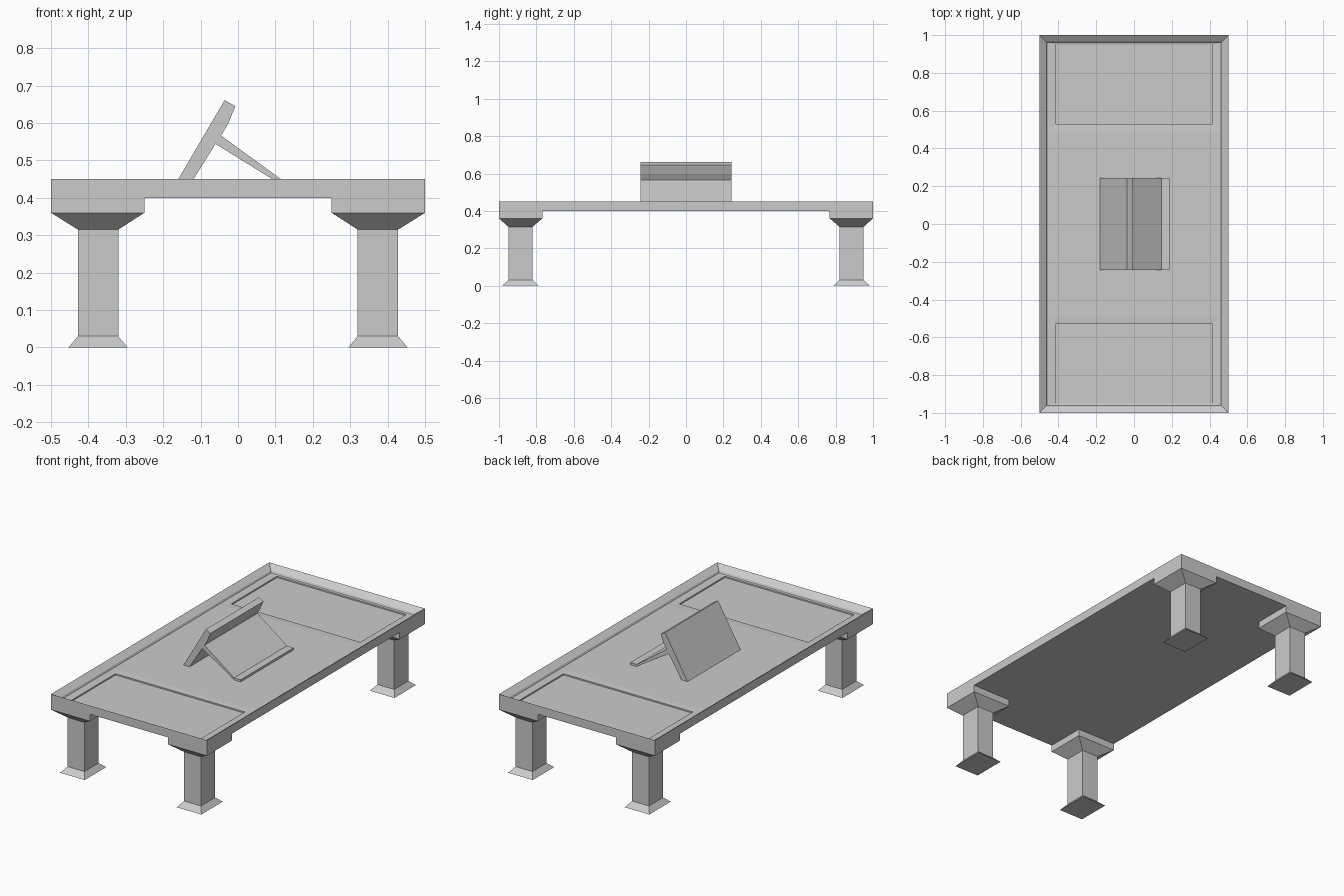
import bpy, bmesh

if "Cube" in bpy.data.objects:
    bpy.data.objects.remove(bpy.data.objects["Cube"])


def finish(name, bm):
    bmesh.ops.remove_doubles(bm, verts=bm.verts, dist=1e-5)
    bmesh.ops.recalc_face_normals(bm, faces=bm.faces)
    mesh = bpy.data.meshes.new(name)
    bm.to_mesh(mesh)
    bm.free()
    obj = bpy.data.objects.new(name, mesh)
    bpy.context.collection.objects.link(obj)
    return obj


def loft(bm, rings, cap_first=True, cap_last=True):
    """Stack rectangles (x0, x1, y0, y1, z) and skin them."""
    loops = [[bm.verts.new(p) for p in
              ((x0, y0, z), (x1, y0, z), (x1, y1, z), (x0, y1, z))]
             for x0, x1, y0, y1, z in rings]
    for a, b in zip(loops, loops[1:]):
        for i in range(4):
            j = (i + 1) % 4
            bm.faces.new((a[i], a[j], b[j], b[i]))
    if cap_first:
        bm.faces.new(loops[0][::-1])
    if cap_last:
        bm.faces.new(loops[-1])


def extrude_profile(bm, points, half_y):
    """Closed x-z profile pulled along y."""
    face = bm.faces.new([bm.verts.new((x, -half_y, z)) for x, z in points])
    new = bmesh.ops.extrude_face_region(bm, geom=[face])["geom"]
    verts = [g for g in new if isinstance(g, bmesh.types.BMVert)]
    bmesh.ops.translate(bm, verts=verts, vec=(0, 2 * half_y, 0))


FLOOR = 0.415

# Table top: tray with sloped rim and a sunken panel at each end
bm = bmesh.new()
loft(bm, [(-0.5, 0.5, -1, 1, 0.40), (-0.5, 0.5, -1, 1, 0.45),
          (-0.465, 0.465, -0.965, 0.965, 0.425),
          (-0.46, 0.46, -0.96, 0.96, FLOOR)], cap_last=False)
loft(bm, [(-0.46, 0.46, -0.49, 0.49, FLOOR)], cap_first=False)
for s in (-1, 1):
    loft(bm, [(-0.46, 0.46, s * 0.49, s * 0.96, FLOOR),
              (-0.415, 0.415, s * 0.53, s * 0.95, 0.412),
              (-0.415, 0.415, s * 0.53, s * 0.95, 0.404)], cap_first=False)
finish("table_top", bm)

# Legs: flared foot, square post, tapered corner block
for sx, side in ((-1, "left"), (1, "right")):
    for sy, end in ((-1, "front"), (1, "back")):
        bm = bmesh.new()
        sections = [(0.295, 0.453, 0.787, 0.983, 0), (0.32, 0.428, 0.82, 0.95, 0.03),
                    (0.32, 0.428, 0.82, 0.95, 0.315), (0.25, 0.5, 0.768, 1, 0.36),
                    (0.25, 0.5, 0.768, 1, 0.40)]
        loft(bm, [(sx * a, sx * b, sy * c, sy * d, z) for a, b, c, d, z in sections])
        finish(f"{end}_{side}_leg", bm)

# Display stand: leaning panel with thick top and a rear prop ending in a flat foot
bm = bmesh.new()
extrude_profile(bm, [(-0.18, FLOOR), (-0.036, 0.661), (-0.007, 0.645), (-0.027, 0.597),
                     (-0.045, 0.566), (0.145, 0.428), (0.187, 0.428), (0.187, FLOOR),
                     (0.148, FLOOR), (-0.06, 0.544), (-0.141, FLOOR)], 0.243)
bmesh.ops.recalc_face_normals(bm, faces=bm.faces)
bm.normal_update()
screen = min(bm.faces, key=lambda f: f.calc_center_median().x)
bmesh.ops.inset_region(bm, faces=[screen], thickness=0.01, depth=0)
bmesh.ops.inset_region(bm, faces=[screen], thickness=0.001, depth=-0.005)
finish("display_stand", bm)
